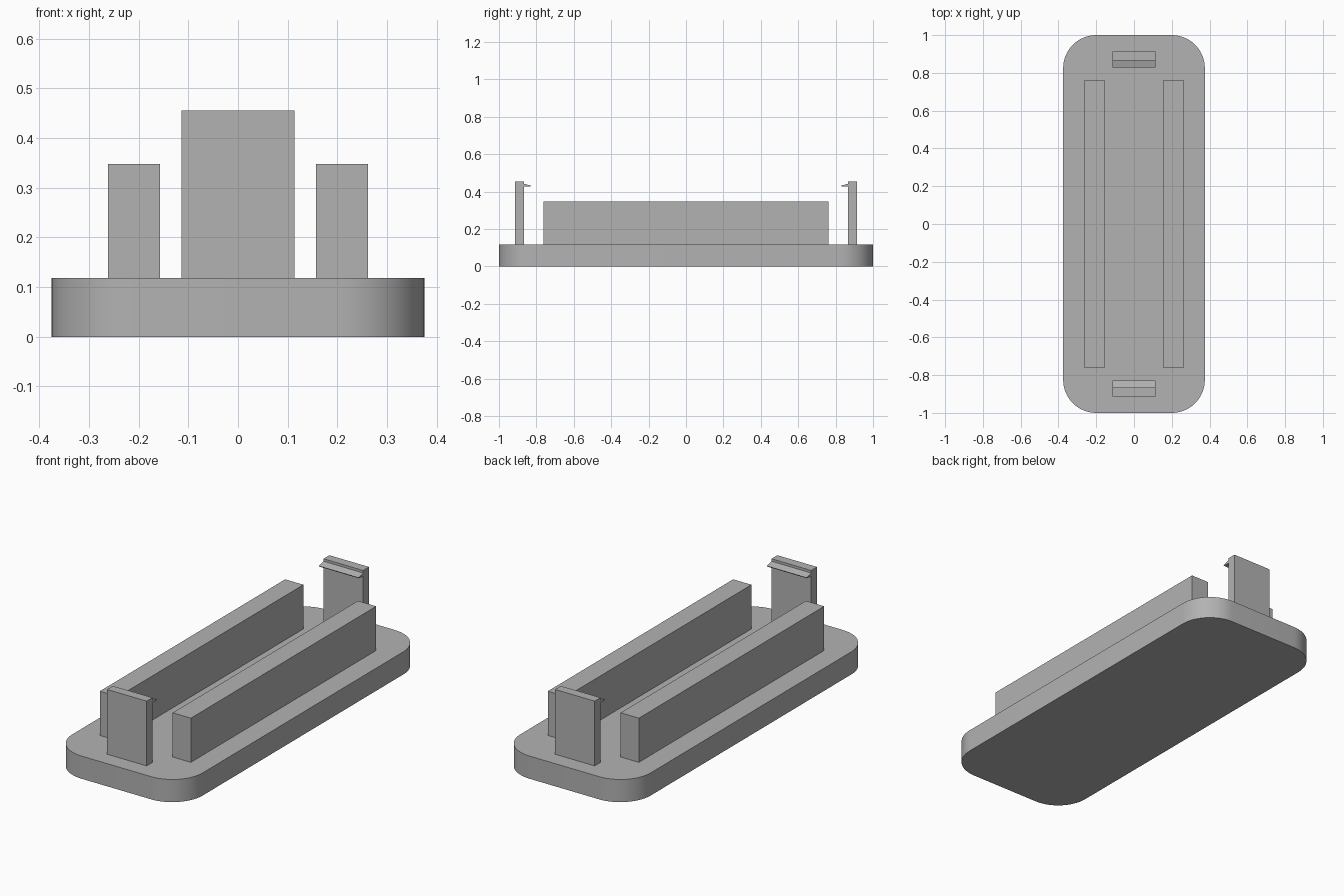
import bpy, bmesh
from math import radians, sin, cos
from mathutils import Vector

cube = bpy.data.objects.get("Cube")
if cube:
    bpy.data.objects.remove(cube, do_unlink=True)

grey = bpy.data.materials.new("plain_grey")
grey.use_nodes = True
GREY = (0.45, 0.45, 0.45, 1)
grey.diffuse_color = GREY
grey.node_tree.nodes["Principled BSDF"].inputs["Base Color"].default_value = GREY


def prism(name, outline, extrusion):
    """Closed solid from an outline swept along a vector."""
    bm = bmesh.new()
    base = bm.faces.new([bm.verts.new(p) for p in outline])
    swept = bmesh.ops.extrude_face_region(bm, geom=[base], use_keep_orig=True)
    verts = [v for v in swept["geom"] if isinstance(v, bmesh.types.BMVert)]
    bmesh.ops.translate(bm, verts=verts, vec=Vector(extrusion))
    bmesh.ops.recalc_face_normals(bm, faces=bm.faces)
    mesh = bpy.data.meshes.new(name)
    bm.to_mesh(mesh)
    bm.free()
    mesh.materials.append(grey)
    obj = bpy.data.objects.new(name, mesh)
    bpy.context.collection.objects.link(obj)
    return obj


HALF_X, HALF_Y, RADIUS, BASE_TOP = 0.375, 1.0, 0.175, 0.118
STEPS = 16

# Base plate with rounded corners
outline = []
for i, (sx, sy) in enumerate([(1, 1), (-1, 1), (-1, -1), (1, -1)]):
    for k in range(STEPS + 1):
        a = radians(90 * (i + k / STEPS))
        outline.append((sx * (HALF_X - RADIUS) + RADIUS * cos(a),
                        sy * (HALF_Y - RADIUS) + RADIUS * sin(a), 0))
plate = prism("base_plate", outline, (0, 0, BASE_TOP))
bpy.ops.object.select_all(action="DESELECT")
plate.select_set(True)
bpy.context.view_layer.objects.active = plate
bpy.ops.object.shade_smooth_by_angle(angle=radians(30))

# Long rails on both sides
for side, s in (("left", 1), ("right", -1)):
    rail = [(s * x, y, BASE_TOP) for x, y in
            ((0.157, -0.762), (0.262, -0.762), (0.262, 0.762), (0.157, 0.762))]
    prism(side + "_rail", rail, (0, 0, 0.23))

# Snap clips at both ends: upright tab with an inward barbed hook
CLIP_X = 0.114
clip_profile = [(0.914, BASE_TOP), (0.914, 0.455), (0.866, 0.455),
                (0.866, 0.442), (0.828, 0.432), (0.832, 0.427),
                (0.866, 0.427), (0.866, BASE_TOP)]
for end, s in (("back", 1), ("front", -1)):
    prism(end + "_clip", [(-CLIP_X, s * y, z) for y, z in clip_profile],
          (2 * CLIP_X, 0, 0))
